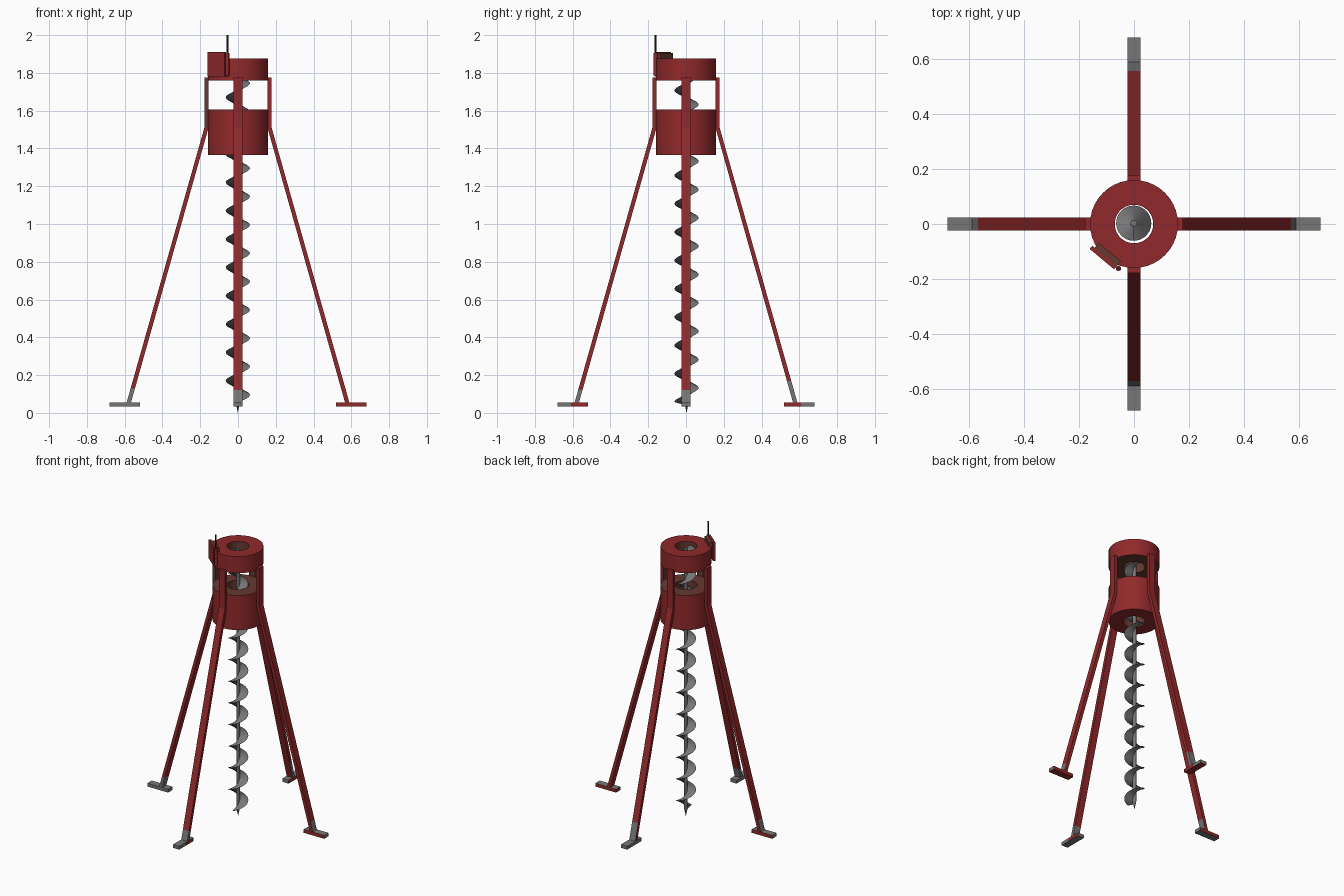
import bpy, bmesh, math
from mathutils import Matrix, Vector

if "Cube" in bpy.data.objects:
    bpy.data.objects.remove(bpy.data.objects["Cube"])


def material(name, rgb):
    m = bpy.data.materials.new(name)
    m.diffuse_color = (*rgb, 1)
    m.use_nodes = True
    m.node_tree.nodes["Principled BSDF"].inputs["Base Color"].default_value = m.diffuse_color
    return m


RED = material("red paint", (0.285, 0.022, 0.024))
GREY = material("bare steel", (0.185, 0.18, 0.185))
BROWN = material("rusty brown", (0.13, 0.042, 0.03))
BLACK = material("black rubber", (0.02, 0.018, 0.018))


def finish(name, bm, mats, smooth=False):
    bmesh.ops.recalc_face_normals(bm, faces=bm.faces)
    me = bpy.data.meshes.new(name)
    bm.to_mesh(me)
    bm.free()
    ob = bpy.data.objects.new(name, me)
    bpy.context.collection.objects.link(ob)
    for m in mats:
        me.materials.append(m)
    if smooth:
        bpy.ops.object.select_all(action='DESELECT')
        ob.select_set(True)
        bpy.context.view_layer.objects.active = ob
        bpy.ops.object.shade_smooth_by_angle(angle=math.radians(40))
    return ob


def lathe(name, profile, mats, closed, n=40, centre=(0, 0), rule=None):
    """Spin an (r, z) profile round the z axis."""
    bm = bmesh.new()
    vs = [bm.verts.new((r, 0, z)) for r, z in profile]
    pairs = list(zip(vs, vs[1:] + vs[:1])) if closed else list(zip(vs, vs[1:]))
    es = [bm.edges.new(p) for p in pairs]
    bmesh.ops.spin(bm, geom=vs + es, axis=(0, 0, 1), cent=(0, 0, 0),
                   angle=2 * math.pi, steps=n)
    bmesh.ops.remove_doubles(bm, verts=bm.verts, dist=1e-5)
    for f in bm.faces:
        f.material_index = rule(f.calc_center_median()) if rule else 0
    bmesh.ops.translate(bm, verts=bm.verts, vec=(*centre, 0))
    return finish(name, bm, mats, True)


def bar(name, sections, half, angle, rule):
    """Skin (inner, outer) xz point pairs into a bar; colour it, then turn it."""
    bm = bmesh.new()
    rings = []
    for (xi, zi), (xo, zo) in sections:
        rings.append([bm.verts.new(p) for p in (
            (xi, -half, zi), (xo, -half, zo), (xo, half, zo), (xi, half, zi))])
    for a, b in zip(rings, rings[1:]):
        for i in range(4):
            j = (i + 1) % 4
            bm.faces.new((a[i], a[j], b[j], b[i]))
    bm.faces.new(rings[0])
    bm.faces.new(rings[-1])
    bmesh.ops.recalc_face_normals(bm, faces=bm.faces)
    for f in bm.faces:
        f.material_index = rule(f.calc_center_median(), f.normal)
    bmesh.ops.rotate(bm, verts=bm.verts, cent=(0, 0, 0),
                     matrix=Matrix.Rotation(angle, 3, 'Z'))
    return finish(name, bm, [RED, GREY, BROWN])


# Upper and lower collars with a central hole
def collar(name, z0, z1, rule):
    lathe(name, [(0.07, z0), (0.16, z0), (0.16, z1), (0.07, z1)],
          [RED, BROWN], True, rule=rule)


def radius(c):
    return math.hypot(c.x, c.y)


collar("upper_collar", 1.76, 1.875,
       lambda c: int(radius(c) < 0.08 or (c.z < 1.765 and radius(c) < 0.15)))
collar("lower_collar", 1.365, 1.605,
       lambda c: int(radius(c) < 0.08 or (c.z > 1.6 and radius(c) < 0.15)))


# Four legs with feet; worn steel near the ground.
# Faces are named before turning: out, in, cw (-y side), ccw (+y side).
def face_name(n):
    if abs(n.y) > 0.5:
        return "ccw" if n.y > 0 else "cw"
    if abs(n.z) > 0.7:
        return "top" if n.z > 0 else "bottom"
    return "out" if n.x > 0 else "in"


def leg_at(z):
    t = (1.51 - z) / 1.46
    return ((0.156 + 0.412 * t, z), (0.178 + 0.413 * t, z))


# side: bare leg faces, red inner foot faces, red outer foot faces, bare height
LEGS = {
    "right": ({"out"}, {"cw", "ccw", "bottom", "in"}, {"cw", "ccw", "bottom"}, 0.12),
    "back": ({"out", "cw"}, {"cw", "bottom"}, {"bottom"}, 0.17),
    "left": ({"out", "in", "ccw"}, {"cw"}, {"cw"}, 0.13),
    "front": ({"out", "in", "cw", "ccw"}, {"ccw"}, set(), 0.12),
}
for k, (side, (bare, red_in, red_out, height)) in enumerate(LEGS.items()):
    def leg_rule(c, n):
        if 1.55 < c.z < 1.77 and (face_name(n) == "in" or
                                  (side == "left" and face_name(n) == "ccw")):
            return 2
        return int(c.z < height and face_name(n) in bare)

    def foot_rule(c, n):
        return int(face_name(n) not in (red_in if c.x < 0.61 else red_out))

    bar(f"{side}_leg",
        [((0.156, 1.775), (0.178, 1.775)), leg_at(1.51), leg_at(height), leg_at(0.04)],
        0.023, k * math.pi / 2, leg_rule)
    bar(f"{side}_foot",
        [((x, 0.033), (x, 0.056)) for x in (0.52, 0.61, 0.679)],
        0.024, k * math.pi / 2, foot_rule)

# Auger shaft with pointed tip
AX = (-0.001, 0.003)
lathe("auger_shaft", [(0, 0), (0.012, 0.06), (0.012, 1.86), (0, 1.86)],
      [GREY], False, n=16, centre=AX)

# Auger flight: twelve helical turns, thick at the shaft and sharp at the rim
bm = bmesh.new()
TURNS, STEPS, PITCH = 12, 32, 0.15
prev = None
for i in range(TURNS * STEPS + 1):
    a = -math.pi / 2 + 2 * math.pi * i / STEPS
    z = 0.0575 + PITCH * i / STEPS
    row = [bm.verts.new((AX[0] + r * math.cos(a), AX[1] + r * math.sin(a), z + dz))
           for r, dz in ((0.01, -0.016), (0.064, 0), (0.01, 0.016))]
    if prev:
        for j in range(3):
            m = (j + 1) % 3
            bm.faces.new((prev[j], prev[m], row[m], row[j]))
    else:
        bm.faces.new(row)
    prev = row
bm.faces.new(prev)
finish("auger_flight", bm, [GREY], True)

# Control box on the front left of the upper collar
NRM, TAN = Vector((-0.64, -0.768, 0)), Vector((0.768, -0.64, 0))
TURN = Matrix((TAN, -NRM, (0, 0, 1))).transposed().to_4x4()


def box(name, t0, t1, n0, n1, z0, z1, mat):
    bm = bmesh.new()
    bmesh.ops.create_cube(bm, size=1)
    bmesh.ops.scale(bm, verts=bm.verts, vec=(t1 - t0, n1 - n0, z1 - z0))
    bmesh.ops.translate(bm, verts=bm.verts,
                        vec=((t0 + t1) / 2, -(n0 + n1) / 2, (z0 + z1) / 2))
    bmesh.ops.transform(bm, verts=bm.verts, matrix=TURN)
    return finish(name, bm, [mat])


box("control_box_back", -0.055, 0.05, 0.135, 0.16, 1.79, 1.905, BROWN)
box("control_box_cover", -0.066, 0.05, 0.158, 0.173, 1.78, 1.91, RED)

# Antenna and its holder
spot = TAN * 0.06 + NRM * 0.16
lathe("antenna_holder", [(0, 1.785), (0.01, 1.785), (0.01, 1.905), (0, 1.905)],
      [RED], False, n=12, centre=(spot.x, spot.y))
lathe("antenna", [(0, 1.78), (0.005, 1.78), (0.005, 2.0), (0, 2.0)],
      [BLACK], False, n=8, centre=(spot.x, spot.y))
